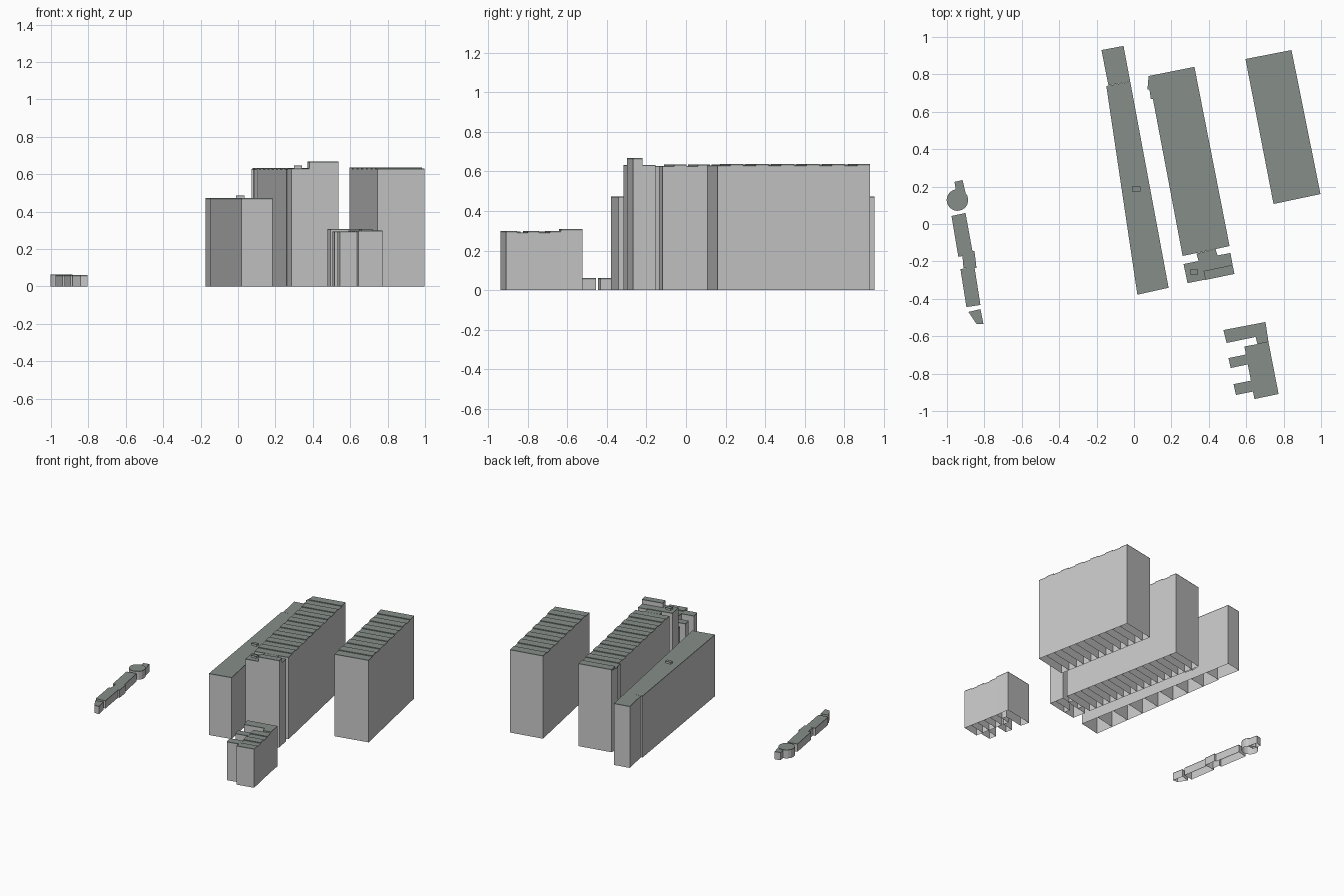
import bpy, bmesh, math
from mathutils import Vector

if "Cube" in bpy.data.objects:
    bpy.data.objects.remove(bpy.data.objects["Cube"], do_unlink=True)


def material(name, colour):
    m = bpy.data.materials.new(name)
    m.use_nodes = True
    m.diffuse_color = colour
    m.node_tree.nodes["Principled BSDF"].inputs["Base Color"].default_value = colour
    return m


WALL = material("wall grey", (0.58, 0.58, 0.58, 1))
ROOF = material("roof slate", (0.24, 0.275, 0.255, 1))
BAND = 0.006  # roof edge thickness


def add_block(bm, outline, top, base=0.0):
    """Hollow block, open underneath, with a thin roof edge."""
    pts = [Vector(p) for p in outline]
    area = sum(p.cross(q) for p, q in zip(pts, pts[1:] + pts[:1]))
    if area < 0:
        pts.reverse()
    rings = [[bm.verts.new((p.x, p.y, z)) for p in pts] for z in (base, top - BAND, top)]
    n = len(pts)
    for level in range(2):
        low, high = rings[level], rings[level + 1]
        for i in range(n):
            j = (i + 1) % n
            bm.faces.new((low[i], low[j], high[j], high[i])).material_index = level
    bm.faces.new(rings[2]).material_index = 1


def finish(name, bm):
    mesh = bpy.data.meshes.new(name)
    bm.to_mesh(mesh)
    bm.free()
    mesh.materials.append(WALL)
    mesh.materials.append(ROOF)
    obj = bpy.data.objects.new(name, mesh)
    bpy.context.scene.collection.objects.link(obj)


def block(name, outline, top, base=0.0):
    bm = bmesh.new()
    add_block(bm, outline, top, base)
    finish(name, bm)


def terrace(name, back, front, count, top, drop=0.0):
    """Row of party-walled units between a back edge and a front edge."""
    (a, b), (d, c) = [[Vector(p) for p in edge] for edge in (back, front)]
    bm = bmesh.new()
    for i in range(count):
        s, t = i / count, (i + 1) / count
        quad = [a.lerp(d, s), a.lerp(d, t), b.lerp(c, t), b.lerp(c, s)]
        add_block(bm, quad, top - drop * (i % 2))
    finish(name, bm)


# Long narrow building with a wider back end
terrace("narrow_building", [(-.148, .738), (-.02, .76)], [(.018, -.378), (.185, -.341)], 8, .472)
block("narrow_building_back_end", [(-.174, .93), (-.056, .952), (-.02, .76), (-.137, .742)], .472)
block("narrow_building_roof_box", [(-.01, .175), (.035, .175), (.035, .2), (-.01, .2)], .487, .46)

# Central terrace, linked by a neck to the head building
terrace("central_terrace", [(.078, .791), (.323, .84)], [(.26, -.171), (.511, -.118)], 16, .634, .006)
block("central_side_bay", [(.078, .791), (.072, .72), (.083, .718), (.09, .668), (.103, .67)], .628)
block("central_neck", [(.334, -.158), (.436, -.134), (.449, -.176), (.345, -.198)], .628)
block("head_building", [(.265, -.214), (.345, -.198), (.449, -.176), (.447, -.168), (.516, -.155),
                        (.527, -.219), (.372, -.251), (.382, -.297), (.286, -.316)], .632)
block("head_tower", [(.372, -.251), (.527, -.219), (.537, -.267), (.382, -.299)], .667)
block("head_roof_box", [(.3, -.27), (.342, -.27), (.342, -.242), (.3, -.242)], .647, .62)

# Separate terrace
terrace("outer_terrace", [(.596, .882), (.842, .93)], [(.746, .107), (.997, .16)], 12, .636, .006)

# Comb-shaped front building
block("comb_back_wing", [(.478, -.567), (.703, -.524), (.719, -.631), (.66, -.642),
                         (.65, -.604), (.495, -.636)], .308)
terrace("comb_spine", [(.59, -.655), (.719, -.631)], [(.644, -.936), (.773, -.909)], 5, .298, .006)
block("comb_tooth_back", [(.505, -.717), (.602, -.697), (.612, -.75), (.517, -.77)], .295)
block("comb_tooth_front", [(.532, -.856), (.628, -.837), (.64, -.895), (.545, -.914)], .295)

# Low pavilion row
ring = [(-.944 + .058 * math.cos(math.tau * i / 16), .128 + .058 * math.sin(math.tau * i / 16))
        for i in range(16)]
block("pavilion_rotunda", ring, .065)
block("pavilion_porch", [(-.96, .225), (-.917, .235), (-.9, .165), (-.948, .155)], .06)
block("pavilion_hall_back", [(-.976, .043), (-.901, .059), (-.864, -.144), (-.853, -.144), (-.842, -.235),
                             (-.912, -.235), (-.917, -.171), (-.939, -.176)], .06)
block("pavilion_hall_front", [(-.928, -.241), (-.853, -.23), (-.821, -.433), (-.896, -.444)], .06)
block("pavilion_tail", [(-.885, -.47), (-.821, -.455), (-.805, -.535), (-.842, -.535)], .06)
